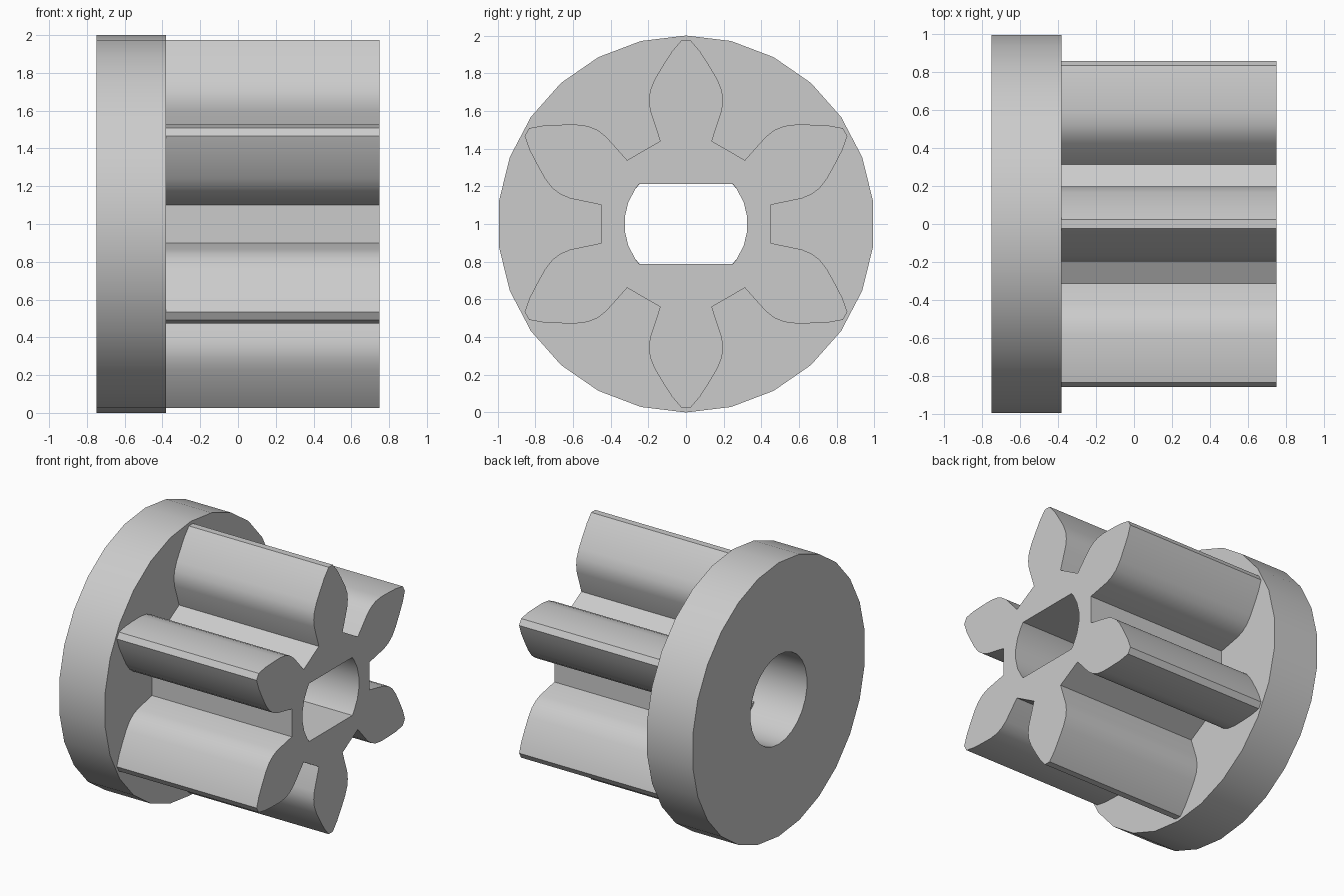
import bpy, bmesh, math

cube = bpy.data.objects.get("Cube")
if cube:
    bpy.data.objects.remove(cube, do_unlink=True)

grey = bpy.data.materials.new("plain_grey")
grey.use_nodes = True
colour = (0.6, 0.6, 0.6, 1)
grey.diffuse_color = colour
grey.node_tree.nodes["Principled BSDF"].inputs["Base Color"].default_value = colour


def ring(radius, sides):
    """Circle in the YZ plane with a corner at the top."""
    return [(radius * math.sin(math.tau * i / sides),
             radius * math.cos(math.tau * i / sides)) for i in range(sides)]


def extrude_with_hole(name, outer, inner, x0, x1):
    """Plate along X from an outer and an inner YZ outline."""
    bm = bmesh.new()
    edges = []
    for loop in (outer, inner):
        verts = [bm.verts.new((x0, y, z + 1)) for y, z in loop]
        edges += [bm.edges.new((a, b)) for a, b in zip(verts, verts[1:] + verts[:1])]
    bmesh.ops.triangle_fill(bm, edges=edges, use_beauty=True)
    result = bmesh.ops.extrude_face_region(bm, geom=bm.faces[:], use_keep_orig=True)
    moved = [v for v in result["geom"] if isinstance(v, bmesh.types.BMVert)]
    bmesh.ops.translate(bm, verts=moved, vec=(x1 - x0, 0, 0))
    bmesh.ops.recalc_face_normals(bm, faces=bm.faces[:])
    mesh = bpy.data.meshes.new(name)
    bm.to_mesh(mesh)
    bm.free()
    obj = bpy.data.objects.new(name, mesh)
    bpy.context.collection.objects.link(obj)
    mesh.materials.append(grey)
    bpy.ops.object.select_all(action="DESELECT")
    obj.select_set(True)
    bpy.context.view_layer.objects.active = obj
    bpy.ops.object.shade_smooth_by_angle(angle=math.radians(30))
    return obj


# Six-tooth outline: half a tooth (sideways, outward), mirrored and rotated
half_tooth = [(0.137, 0.44), (0.19, 0.6), (0.197, 0.655), (0.19, 0.71),
              (0.165, 0.77), (0.12, 0.845), (0.075, 0.915), (0.024, 0.975)]
tooth = [(-s, r) for s, r in half_tooth] + half_tooth[::-1]
gear_outline = []
for i in range(6):
    c, s = math.cos(i * math.tau / 6), math.sin(i * math.tau / 6)
    gear_outline += [(y * c + z * s, z * c - y * s) for y, z in tooth]

# Shaft bore: round in the flange, flattened top and bottom in the gear
bore_radius, flat = 0.327, 0.212
bore = ring(bore_radius, 26)
flat_y = math.sqrt(bore_radius ** 2 - flat ** 2)
side = sorted((p for p in bore if p[0] > 0 and abs(p[1]) < flat - 0.01), key=lambda p: -p[1])
half_bore = [(flat_y, flat)] + side + [(flat_y, -flat)]
flat_bore = half_bore + [(-y, -z) for y, z in half_bore]

extrude_with_hole("flange", ring(1, 26), bore, -0.75, -0.38)
extrude_with_hole("toothed_gear", gear_outline, flat_bore, -0.38, 0.75)
